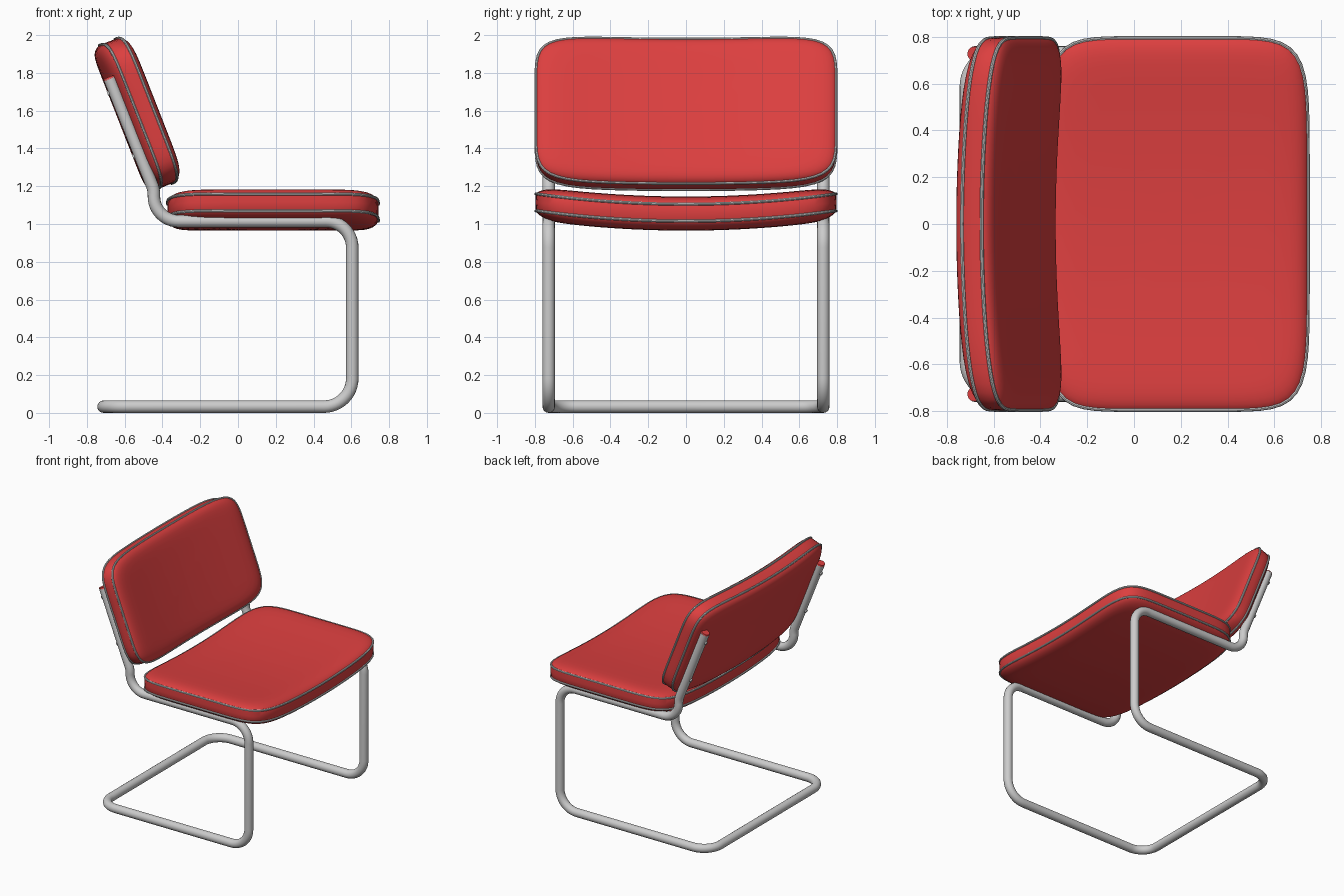
import bpy, bmesh, math
from mathutils import Vector, Matrix

if "Cube" in bpy.data.objects:
    bpy.data.objects.remove(bpy.data.objects["Cube"])

red = bpy.data.materials.new("red_upholstery")
red.diffuse_color = (0.72, 0.05, 0.05, 1)
red.use_nodes = True
red.node_tree.nodes["Principled BSDF"].inputs["Base Color"].default_value = red.diffuse_color

TILT = math.radians(68.6)
SAG = 0.055
W = 0.795          # cushion half width
TY = 0.727         # frame half width
R = 0.033          # tube radius


def activate(ob):
    bpy.ops.object.select_all(action='DESELECT')
    ob.select_set(True)
    bpy.context.view_layer.objects.active = ob


def add_mesh(name, bm, mat=None):
    bmesh.ops.recalc_face_normals(bm, faces=bm.faces)
    me = bpy.data.meshes.new(name)
    bm.to_mesh(me)
    bm.free()
    ob = bpy.data.objects.new(name, me)
    bpy.context.collection.objects.link(ob)
    if mat:
        me.materials.append(mat)
    activate(ob)
    bpy.ops.object.shade_smooth_by_angle(angle=math.radians(40))
    return ob


def tube(name, pts, radius, cyclic=False, res=6):
    cu = bpy.data.curves.new(name, 'CURVE')
    cu.dimensions = '3D'
    cu.bevel_depth = radius
    cu.bevel_resolution = res
    cu.use_fill_caps = True
    sp = cu.splines.new('POLY')
    sp.points.add(len(pts) - 1)
    for p, q in zip(sp.points, pts):
        p.co = (*q, 1)
    sp.use_cyclic_u = cyclic
    ob = bpy.data.objects.new(name, cu)
    bpy.context.collection.objects.link(ob)
    activate(ob)
    bpy.ops.object.convert(target='MESH')
    bpy.ops.object.shade_smooth_by_angle(angle=math.radians(40))


def fillet(corners, steps=12):
    # corners: (point, bend radius); returns the path with round bends
    pts = [Vector(c[0]) for c in corners]
    out = [pts[0]]
    for i in range(1, len(pts) - 1):
        p, r = pts[i], corners[i][1]
        a, b = (pts[i - 1] - p).normalized(), (pts[i + 1] - p).normalized()
        half = a.angle(b) / 2
        centre = p + (a + b).normalized() * (r / math.sin(half))
        s = p + a * (r / math.tan(half)) - centre
        e = p + b * (r / math.tan(half)) - centre
        out += [centre + s.slerp(e, k / steps).normalized() * r for k in range(steps + 1)]
    return out + [pts[-1]]


def outline(a, b, n=7, per=22):
    # rounded rectangle, evenly spaced along each side
    res = []
    for k in range(4):
        for j in range(per):
            v = Vector((1, -1 + 2 * j / per))
            v = Matrix.Rotation(k * math.pi / 2, 2) @ v
            f = (abs(v.x) ** n + abs(v.y) ** n) ** (-1 / n)
            res.append((v.x * f * a, v.y * f * b))
    return res


def cushion(name, a, mtx):
    base = outline(a, W)

    def at(x, y, z):
        return mtx @ Vector((x, y, z - SAG * (1 - (y / W) ** 2)))

    scales = [0.12, 0.3, 0.5, 0.66, 0.78, 0.86, 0.91, 0.945, 0.97, 0.988, 1]
    dome = lambda s: (1 - s ** 16) ** 0.8
    prof = [(s, -0.045 - 0.05 * dome(s)) for s in scales]
    prof += [(1.003, 0)]
    prof += [(s, 0.045 + 0.04 * dome(s)) for s in reversed(scales)]
    bm = bmesh.new()
    rings = [[bm.verts.new(at(x * s, y * s, z)) for x, y in base] for s, z in prof]
    n = len(base)
    for r0, r1 in zip(rings, rings[1:]):
        for i in range(n):
            bm.faces.new((r0[i], r0[(i + 1) % n], r1[(i + 1) % n], r1[i]))
    for ring, z in ((rings[0], -0.095), (rings[-1], 0.085)):
        c = bm.verts.new(at(0, 0, z))
        for i in range(n):
            bm.faces.new((ring[i], ring[(i + 1) % n], c))
    add_mesh(name, bm, red)
    # piping along both seams
    for tag, z in (("lower", -0.045), ("upper", 0.045)):
        tube(f"{name}_{tag}_piping", [at(x, y, z) for x, y in base], 0.008, True, 2)


# cushions
cushion("seat", 0.558, Matrix.Translation((0.185, 0, 1.115)))
cushion("backrest", 0.41, Matrix.Translation((-0.492, 0, 1.6)) @ Matrix.Rotation(TILT, 4, 'Y'))

# one continuous cantilever tube
side = [((-0.68, 1.77), 0), ((-0.445, 1.18), 0.15), ((-0.445, 1.015), 0.13),
        ((0.605, 1.015), 0.14), ((0.605, R), 0.15), ((-0.712, R), 0.14)]
corners = [((x, -TY, z), r) for (x, z), r in side]
corners += [((x, TY, z), r) for (x, z), r in reversed(side)]
tube("frame", fillet(corners), R)

# end plugs and backrest bolts
up = Vector((-0.235, 0, 0.59)).normalized()
back = Vector((-up.z, 0, up.x))


def disc(name, pos, axis, r, depth, mat=None):
    bm = bmesh.new()
    m = Matrix.Translation(pos) @ axis.to_track_quat('Z', 'Y').to_matrix().to_4x4()
    bmesh.ops.create_cone(bm, cap_ends=True, segments=28, radius1=r, radius2=r * 0.92,
                          depth=depth, matrix=m)
    add_mesh(name, bm, mat)


top = Vector((-0.68, 0, 1.77))
for tag, s in (("right", -1), ("left", 1)):
    off = Vector((0, s * TY, 0))
    disc(f"end_plug_{tag}", top + off + up * 0.003, up, R, 0.012, red)
    for i, d in enumerate((0.07, 0.43)):
        disc(f"bolt_{tag}_{i}", top + off - up * d + back * R, back, 0.014, 0.014)
